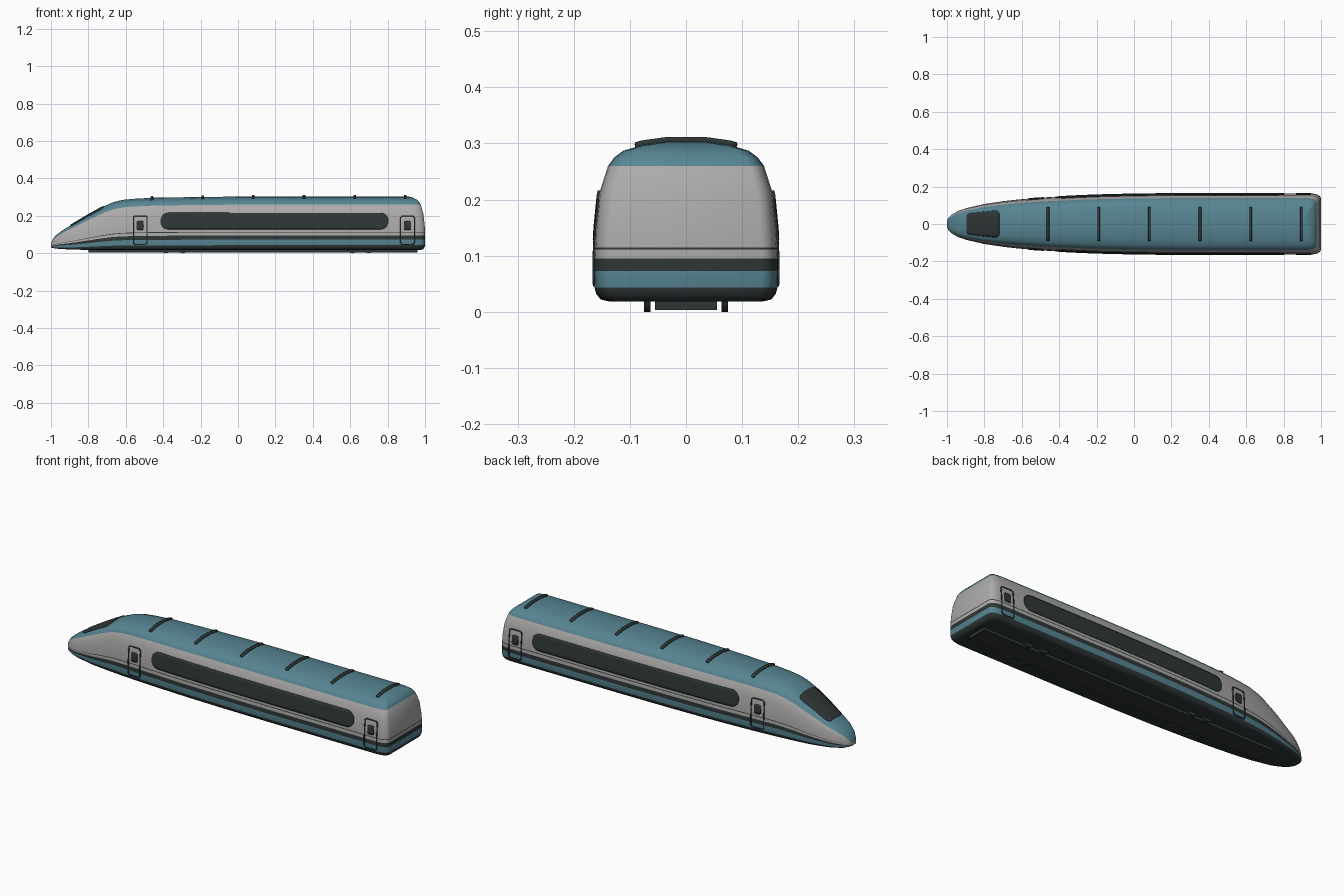
import bpy, bmesh, math
from mathutils import Vector
from mathutils.bvhtree import BVHTree

if "Cube" in bpy.data.objects:
    bpy.data.objects.remove(bpy.data.objects["Cube"])


def material(name, rgb):
    m = bpy.data.materials.new(name)
    m.diffuse_color = (*rgb, 1)
    m.use_nodes = True
    m.node_tree.nodes["Principled BSDF"].inputs["Base Color"].default_value = m.diffuse_color
    return m


GREY = material("body grey", (0.42, 0.41, 0.405))
TEAL = material("teal", (0.095, 0.235, 0.29))
DARK = material("charcoal", (0.028, 0.037, 0.037))


def lerp(table, x):
    for (a, b), (c, d) in zip(table, table[1:]):
        if x <= c:
            return b + (d - b) * max(0, (x - a) / (c - a))
    return table[-1][1]


def finish(name, bm, mats, angle=35):
    me = bpy.data.meshes.new(name)
    bm.to_mesh(me)
    ob = bpy.data.objects.new(name, me)
    bpy.context.collection.objects.link(ob)
    for m in mats:
        me.materials.append(m)
    bpy.ops.object.select_all(action='DESELECT')
    ob.select_set(True)
    bpy.context.view_layer.objects.active = ob
    bpy.ops.object.shade_smooth_by_angle(angle=math.radians(angle))
    return ob


# Body shell: full cross-section (half width, height, tail end x)
PROFILE = [(.135, .018, .98), (.152, .022, .99), (.160, .032, .997), (.163, .043, 1),
           (.164, .073, 1), (.164, .095, 1), (.163, .111, 1), (.163, .115, 1),
           (.161, .15, .998), (.155, .21, .991), (.139, .26, .977), (.128, .275, .968),
           (.112, .287, .956), (.078, .297, .935), (.035, .303, .915)]
# colour of the band above each profile row: 0 grey, 1 teal, 2 charcoal
BANDS = [2, 2, 2, 1, 2, 0, 2, 0, 0, 0, 1, 1, 1, 1]
TOP = [(-1, .052), (-.992, .072), (-.975, .095), (-.94, .122), (-.9, .146), (-.8, .206),
       (-.72, .25), (-.67, .272), (-.62, .285), (-.56, .291), (-.45, .297), (-.2, .301), (0, .303)]
WIDTH = [(-1, .018), (-.992, .034), (-.975, .05), (-.94, .07), (-.9, .084), (-.8, .107),
         (-.7, .122), (-.6, .133), (-.4, .148), (-.2, .156), (0, .161), (.3, .164)]
BOTTOM = [(-1, .031), (-.975, .025), (-.9, .02), (-.8, .018)]

stations = [-1, -.992, -.975, -.94, -.9, -.85, -.8, -.76, -.72, -.67, -.62, -.56,
            -.45, -.3, -.2, 0, .3, .6, .8]
sections = []
for x in stations:
    lo, hi, w = lerp(BOTTOM, x), lerp(TOP, x), lerp(WIDTH, x) / .164
    sections.append([(x, y * w, lo + (z - .018) / .285 * (hi - lo)) for y, z, _ in PROFILE])
for back, w in ((.06, 1), (.035, .985), (.015, .95), (.004, .89), (0, .82)):
    sections.append([(xe - back, y * w, z) for y, z, xe in PROFILE])

bm = bmesh.new()
grid = [[[bm.verts.new((x, s * y, z)) for x, y, z in sec] for sec in sections] for s in (-1, 1)]


def add(verts, mat):
    bm.faces.new(verts).material_index = mat


L, R = grid
for a in range(len(sections) - 1):
    for g in grid:
        for i, c in enumerate(BANDS):
            add((g[a][i], g[a + 1][i], g[a + 1][i + 1], g[a][i + 1]), c)
    add((L[a][0], L[a + 1][0], R[a + 1][0], R[a][0]), 2)
    add((L[a][-1], L[a + 1][-1], R[a + 1][-1], R[a][-1]), 1)
for a in (0, -1):
    for i, c in enumerate(BANDS):
        add((L[a][i], R[a][i], R[a][i + 1], L[a][i + 1]), c)
bmesh.ops.recalc_face_normals(bm, faces=bm.faces)
shell = BVHTree.FromBMesh(bm)
finish("body_shell", bm, [GREY, TEAL, DARK], 40)
bm.free()


def project(x, v, side, lift):
    """Point on the shell seen from a side (v is height) or from above (side 0, v is y)."""
    d = Vector((0, side, 0)) if side else Vector((0, 0, 1))
    o = Vector((x, 0, v)) if side else Vector((x, v, 0))
    hit = shell.ray_cast(o + d * 2, -d)[0]
    return (hit or o) + d * lift


def plate(name, rows, side, lift=.001, thick=.006):
    """Thin plate lying on the shell, from a grid of (x, v) points."""
    pm = bmesh.new()
    vs = [[pm.verts.new(project(x, v, side, lift)) for x, v in r] for r in rows]
    for r, q in zip(vs, vs[1:]):
        for i in range(len(r) - 1):
            pm.faces.new((r[i], r[i + 1], q[i + 1], q[i]))
    bmesh.ops.remove_doubles(pm, verts=pm.verts, dist=1e-5)
    bmesh.ops.recalc_face_normals(pm, faces=pm.faces)
    ob = finish(name, pm, [DARK])
    pm.free()
    mod = ob.modifiers.new("thickness", 'SOLIDIFY')
    mod.thickness, mod.offset = thick, 0


def rounded_grid(x0, x1, z0, z1, r, cols, rows, taper=1):
    """Rounded rectangle as columns of points; taper narrows the x0 end."""
    arc = [(r * (1 - math.cos(k * math.pi / 12)), r * (1 - math.sin(k * math.pi / 12))) for k in range(7)]
    xs = [(x0 + d, c) for d, c in arc]
    xs += [(x0 + r + (x1 - x0 - 2 * r) * k / cols, 0) for k in range(1, cols)]
    xs += [(x1 - d, c) for d, c in reversed(arc)]
    mid, half = (z0 + z1) / 2, (z1 - z0) / 2
    out = []
    for x, c in xs:
        h = max(half - c, .001) * (taper + (1 - taper) * (x - x0) / (x1 - x0))
        out.append([(x, mid + h * (2 * j / rows - 1)) for j in range(rows + 1)])
    return out


def rounded_loop(x0, x1, z0, z1, r):
    pts = []
    for cx, cz, a0 in ((x1 - r, z1 - r, 0), (x0 + r, z1 - r, 90), (x0 + r, z0 + r, 180), (x1 - r, z0 + r, 270)):
        for k in range(6):
            a = math.radians(a0 + k * 18)
            pts.append((cx + r * math.cos(a), cz + r * math.sin(a)))
        if a0 in (90, 270):  # extra points down the long door edge
            xe = x0 if a0 == 90 else x1
            zs = [z0 + r + (z1 - z0 - 2 * r) * k / 8 for k in range(1, 8)]
            pts += [(xe, z) for z in (reversed(zs) if a0 == 90 else zs)]
    return pts + pts[:1]


# Side windows, door outlines and door windows
for side, tag in ((-1, "front"), (1, "back")):
    plate("side_window_" + tag, rounded_grid(-.415, .805, .128, .216, .043, 24, 8), side)
    for x, which in ((-.523, "nose"), (.906, "tail")):
        outer = rounded_loop(x - .039, x + .039, .045, .203, .014)
        inner = rounded_loop(x - .034, x + .034, .050, .198, .010)
        plate(f"{which}_door_frame_{tag}", [outer, inner], side, thick=.004)
        plate(f"{which}_door_window_{tag}",
              rounded_grid(x - .019, x + .019, .124, .172, .009, 3, 4), side, thick=.004)

# Windshield on the sloping nose
plate("windshield", rounded_grid(-.895, -.72, -.074, .074, .025, 10, 10, .76), 0)

# Roof ribs
for k in range(6):
    x = -.46 + k * .271
    plate(f"roof_rib_{k + 1}", [[(x + dx, -.09 + .18 * j / 16) for j in range(17)]
                                for dx in (-.007, 0, .007)], 0, .003, .011)

# Underbody box
bm = bmesh.new()
bmesh.ops.create_cube(bm, size=1)
for v in bm.verts:
    v.co = (.08 + v.co.x * 1.76, v.co.y * .11, .0125 + v.co.z * .019)
finish("underbody_box", bm, [DARK])
bm.free()

# Wheels
for x in (-.385, -.295, .61, .70):
    for y in (-.069, .069):
        bpy.ops.mesh.primitive_cylinder_add(vertices=24, radius=.03, depth=.011,
                                            location=(x, y, .03), rotation=(math.pi / 2, 0, 0))
        wheel = bpy.context.object
        wheel.name = "wheel"
        wheel.data.materials.append(DARK)
        bpy.ops.object.shade_smooth_by_angle()
